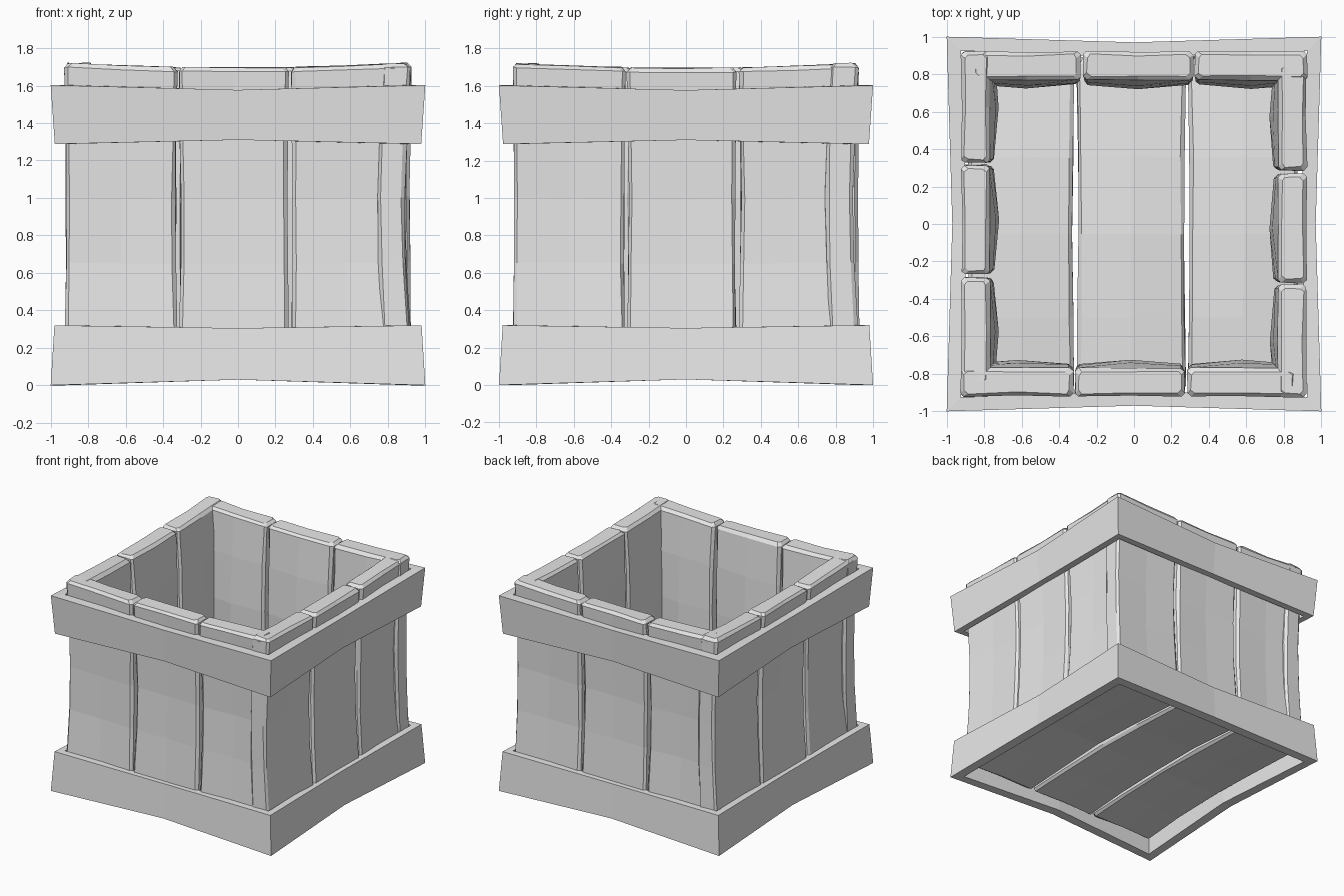
import bpy, bmesh, math, random
from mathutils import Matrix, Vector

random.seed(4)
if "Cube" in bpy.data.objects:
    bpy.data.objects.remove(bpy.data.objects["Cube"], do_unlink=True)

grey = bpy.data.materials.new("plain grey")
grey.use_nodes = True
grey.diffuse_color = (0.8, 0.8, 0.8, 1)
grey.node_tree.nodes["Principled BSDF"].inputs["Base Color"].default_value = (0.8, 0.8, 0.8, 1)


def finish(name, bm, matrix=Matrix()):
    bmesh.ops.recalc_face_normals(bm, faces=bm.faces)
    mesh = bpy.data.meshes.new(name)
    bm.to_mesh(mesh)
    bm.free()
    mesh.transform(matrix)
    mesh.materials.append(grey)
    obj = bpy.data.objects.new(name, mesh)
    bpy.context.collection.objects.link(obj)
    return obj


def loft(name, rings, closed, matrix=Matrix()):
    """Skin matching rings of points; a closed loft joins its last ring to its first."""
    bm = bmesh.new()
    loops = [[bm.verts.new(p) for p in ring] for ring in rings]
    pairs = list(zip(loops, loops[1:]))
    if closed:
        pairs.append((loops[-1], loops[0]))
    else:
        bm.faces.new(loops[0])
        bm.faces.new(loops[-1])
    for a, b in pairs:
        for i in range(len(a)):
            j = (i + 1) % len(a)
            bm.faces.new((a[i], a[j], b[j], b[i]))
    return finish(name, bm, matrix)


def plank(name, left, right, outer, inner, start, end, matrix, rise=0.0):
    """Bowed, chamfered board running along local z, outer face towards -y."""
    mid = (left + right) / 2
    rings = []
    for t, inset in ((0, 0.02), (0.02, 0), (0.3, 0), (0.53, 0), (0.78, 0), (0.985, 0), (1, 0.02)):
        s = math.sin(math.pi * t)
        l, r = left + inset + 0.008 * s, right - inset - 0.008 * s
        o, i, c = outer + inset + 0.035 * s, inner - inset + 0.025 * s, 0.018
        section = [(l + c, o), (mid, o + 0.006), (r - c, o), (r, o + c), (r, i - c),
                   (r - c, i), (mid, i + 0.022 * s), (l + c, i), (l, i - c), (l, o + c)]
        ring = []
        for x, y in section:
            z = start + (end - start) * t + rise * t * x * x
            jitter = Vector([random.uniform(-0.004, 0.004) for _ in range(3)])
            ring.append(Vector((x, y, z)) + jitter)
        rings.append(ring)
    return loft(name, rings, False, matrix)


def band(name, low, high, low_mid, high_mid, low_reach, high_reach):
    """Square frame whose sides pinch in at their middles."""
    rings = []
    for k in range(8):
        corner = k % 2 == 1
        a = k * math.pi / 4
        d = Vector((round(math.cos(a)), round(math.sin(a)), 0))
        bottom, top = (low, high) if corner else (low_mid, high_mid)
        pinch = 0 if corner else 0.03
        wall = 0.925 if corner else 0.89
        profile = ((low_reach - pinch, bottom), (high_reach - pinch, top), (wall, top), (wall, bottom))
        rings.append([d * reach + Vector((0, 0, z)) for reach, z in profile])
    return loft(name, rings, True)


# Walls: three planks a side, overlapping pinwheel fashion at the corners
spans = ((-0.925, -0.325), (-0.315, 0.27), (0.285, 0.865))
for side, turn in (("front", 0), ("left", 1), ("back", 2), ("right", 3)):
    spin = Matrix.Rotation(turn * math.pi / 2, 4, "Z")
    for n, (a, b) in enumerate(spans, 1):
        plank(f"{side}_wall_plank_{n}", a, b, -0.925, -0.77, 0.2, 1.695, spin, rise=0.03)

# Floor: three planks running front to back
lay_flat = Matrix.Rotation(math.pi / 2, 4, "X")
for n, (a, b) in enumerate(((-0.89, -0.32), (-0.305, 0.275), (0.29, 0.88)), 1):
    plank(f"floor_plank_{n}", a, b, 0.09, 0.22, -0.89, 0.89, lay_flat)

# Surrounding frames
band("bottom_band", 0.0, 0.32, 0.03, 0.305, 1.0, 0.98)
band("top_band", 1.288, 1.603, 1.31, 1.577, 0.978, 1.0)
